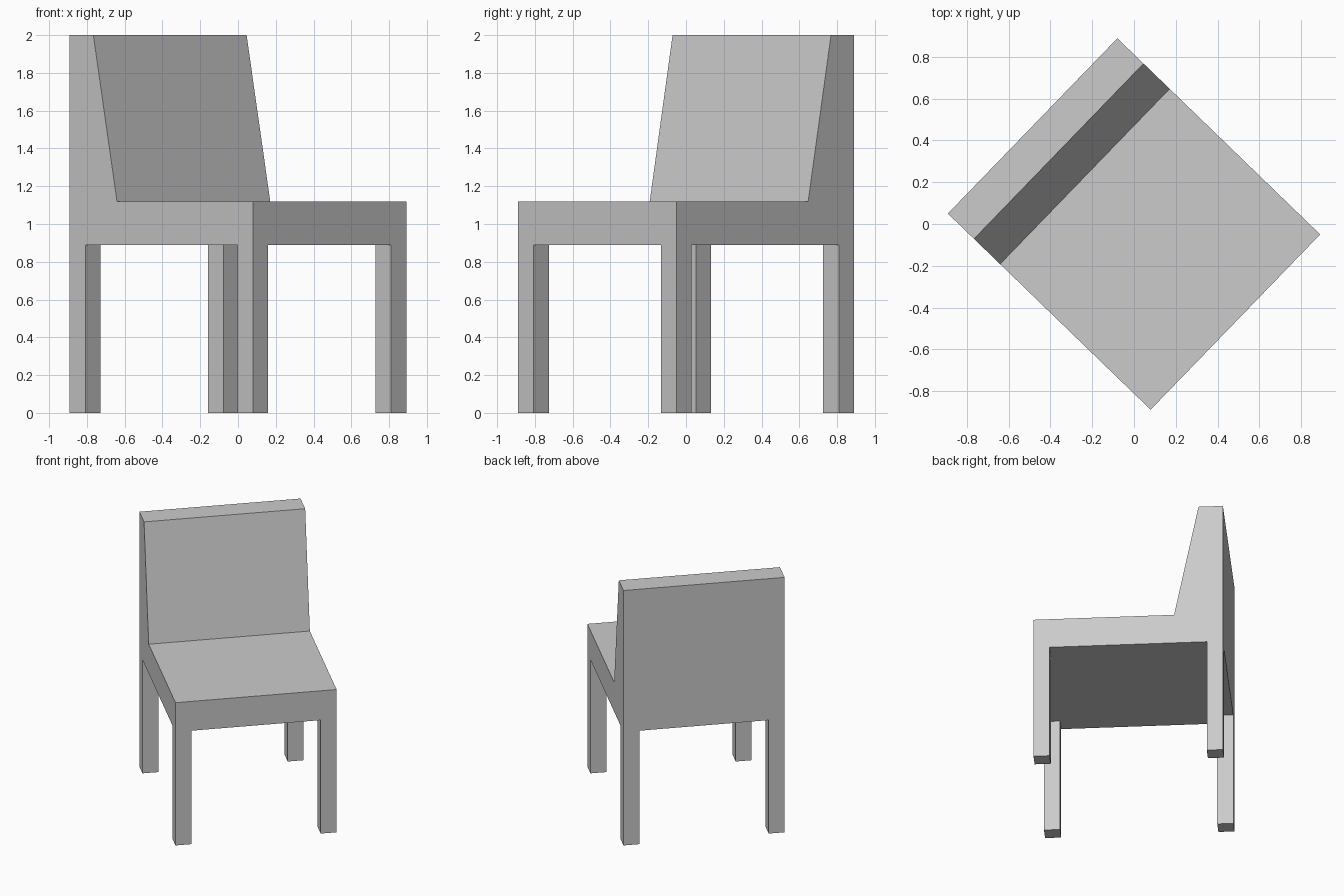
import bpy
from math import radians
from mathutils import Matrix

if "Cube" in bpy.data.objects:
    bpy.data.objects.remove(bpy.data.objects["Cube"], do_unlink=True)

WIDTH, DEPTH = 1.167, 1.35
LEG = 0.115
SEAT_BOTTOM, SEAT_TOP, TOP = 0.89, 1.12, 2.0
BACK_FOOT, BACK_HEAD = 0.348, 0.174
TURN = Matrix.Rotation(radians(45.95), 4, "Z")

grey = bpy.data.materials.new("plain grey")
grey.use_nodes = True
colour = (0.6, 0.6, 0.6, 1)
grey.diffuse_color = colour
grey.node_tree.nodes["Principled BSDF"].inputs["Base Color"].default_value = colour


def prism(name, profile, x0, x1):
    """Extrude a (y, z) side profile, counter-clockwise seen from +x, from x0 to x1."""
    n = len(profile)
    verts = [(x, y, z) for x in (x0, x1) for y, z in profile]
    faces = [tuple(reversed(range(n))), tuple(range(n, 2 * n))]
    faces += [(i, (i + 1) % n, n + (i + 1) % n, n + i) for i in range(n)]
    mesh = bpy.data.meshes.new(name)
    mesh.from_pydata(verts, [], faces)
    mesh.materials.append(grey)
    obj = bpy.data.objects.new(name, mesh)
    bpy.context.collection.objects.link(obj)
    obj.matrix_world = TURN
    return obj


def box(name, x0, x1, y0, y1, z0, z1):
    return prism(name, [(y0, z0), (y1, z0), (y1, z1), (y0, z1)], x0, x1)


w, d = WIDTH / 2, DEPTH / 2

# Thick slab seat
box("seat", -w, w, -d, d, SEAT_BOTTOM, SEAT_TOP)

# Backrest: upright behind, sloping in front
prism("backrest", [(d - BACK_FOOT, SEAT_TOP), (d, SEAT_TOP),
                   (d, TOP), (d - BACK_HEAD, TOP)], -w, w)

# Square legs flush with the seat corners
for side, x in (("right", -w), ("left", w - LEG)):
    for end, y in (("front", -d), ("back", d - LEG)):
        box(f"{end}_{side}_leg", x, x + LEG, y, y + LEG, 0, SEAT_BOTTOM)
